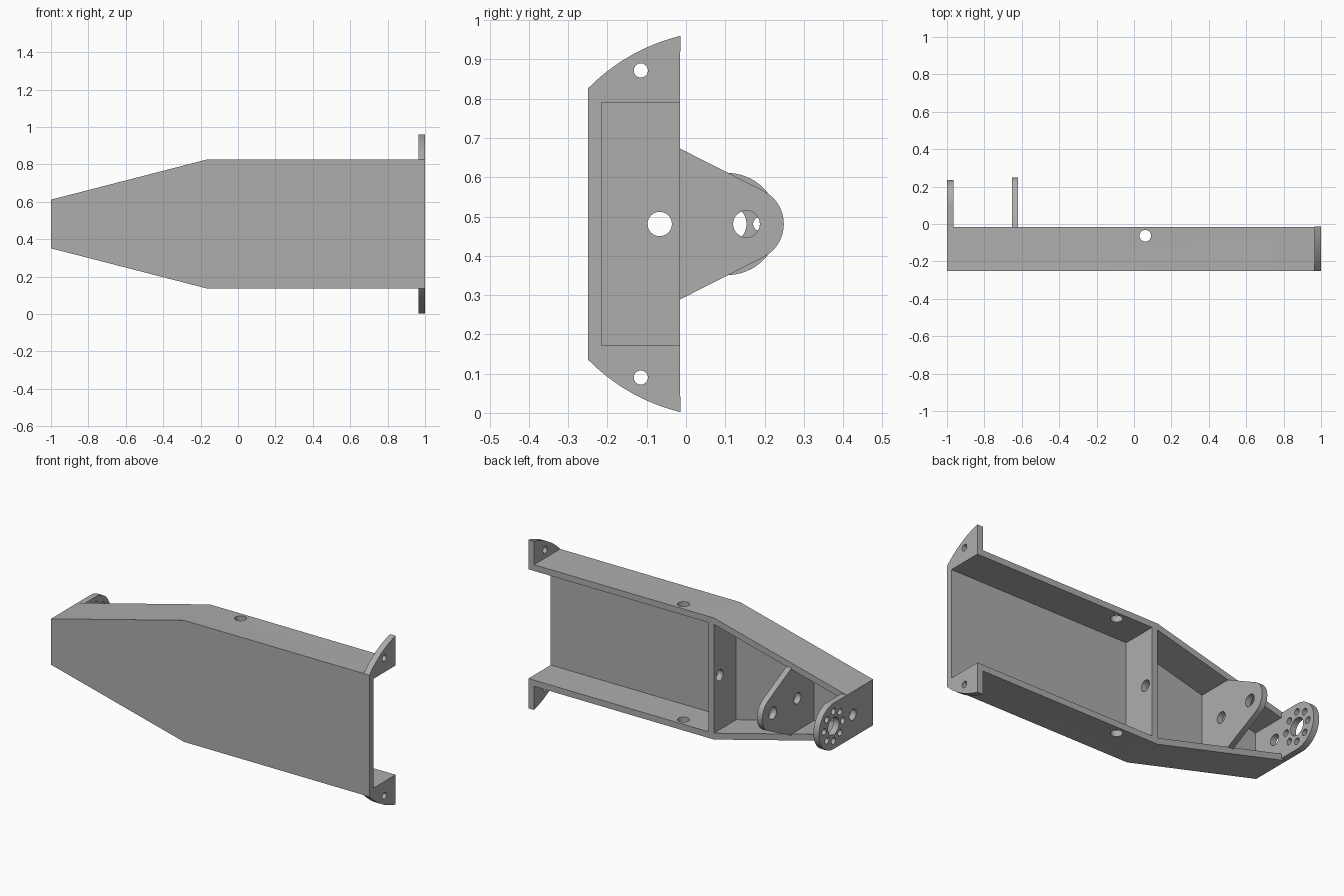
import bpy
import bmesh
from math import cos, sin, pi, radians, hypot, atan2

if "Cube" in bpy.data.objects:
    bpy.data.objects.remove(bpy.data.objects["Cube"], do_unlink=True)

# Shared dimensions
T = 0.035                     # sheet thickness
ZC = 0.481                    # height of the symmetry plane
FRONT, BACK = -0.25, -0.015   # depth range of the tray
KINK = -0.165                 # where the sides begin to taper
WIDE, NARROW = 0.345, 0.13    # half heights of the tray

grey = bpy.data.materials.new("plain grey")
grey.use_nodes = True
grey.diffuse_color = (0.42, 0.42, 0.42, 1)
grey.node_tree.nodes["Principled BSDF"].inputs["Base Color"].default_value = (0.42, 0.42, 0.42, 1)


def arc(cu, cv, r, start, end, steps):
    return [(cu + r * cos(start + (end - start) * i / steps),
             cv + r * sin(start + (end - start) * i / steps)) for i in range(steps + 1)]


def circle(cu, cv, r):
    return arc(cu, cv, r, 0, 2 * pi, 40)[:-1]


def prism(name, points, axis, low, high):
    """Extrude a flat outline along an axis: x takes (y, z), y takes (x, z), z takes (x, y)."""
    place = {"x": lambda u, v, w: (w, u, v),
             "y": lambda u, v, w: (u, w, v),
             "z": lambda u, v, w: (u, v, w)}[axis]
    bm = bmesh.new()
    rings = [[bm.verts.new(place(u, v, w)) for u, v in points] for w in (low, high)]
    for ring in rings:
        bm.faces.new(ring)
    n = len(points)
    for i in range(n):
        j = (i + 1) % n
        bm.faces.new((rings[0][i], rings[0][j], rings[1][j], rings[1][i]))
    bmesh.ops.recalc_face_normals(bm, faces=bm.faces)
    mesh = bpy.data.meshes.new(name)
    bm.to_mesh(mesh)
    bm.free()
    mesh.materials.append(grey)
    obj = bpy.data.objects.new(name, mesh)
    bpy.context.collection.objects.link(obj)
    return obj


def finish(obj, cutters=()):
    """Cut the openings, then shade curved walls smooth and keep edges sharp."""
    for cutter in cutters:
        cutter.hide_render = True
        mod = obj.modifiers.new("cut", "BOOLEAN")
        mod.operation = "DIFFERENCE"
        mod.solver = "EXACT"
        mod.object = cutter
    graph = bpy.context.evaluated_depsgraph_get()
    mesh = bpy.data.meshes.new_from_object(obj.evaluated_get(graph))
    obj.modifiers.clear()
    obj.data = mesh
    for cutter in cutters:
        bpy.data.objects.remove(cutter, do_unlink=True)
    mesh.shade_smooth()
    mesh.set_sharp_from_angle(angle=radians(30))


def mirrored(half):
    """Complete an outline given as (u, half height) points."""
    return [(u, ZC + h) for u, h in half] + [(u, ZC - h) for u, h in reversed(half)]


# Tapered tray with a partition, an open wide end and drilled walls
slope = (WIDE - NARROW) / (KINK + 1)
wall = T * hypot(1, slope)
tray = prism("tray", mirrored([(-1, NARROW), (KINK, WIDE), (1, WIDE)]), "y", FRONT, BACK)
finish(tray, [
    prism("wide_pocket", mirrored([(KINK + T, WIDE - T), (1.1, WIDE - T)]), "y", FRONT + T, 0.1),
    prism("tapered_pocket", mirrored([(T - 1, NARROW + slope * T - wall), (KINK, WIDE - wall)]),
          "y", FRONT + T, 0.1),
    prism("lengthwise_hole", circle(-0.067, ZC, 0.031), "x", -1.1, KINK + 0.1),
    prism("side_hole", circle(0.06, -0.063, 0.031), "z", -0.1, 1.1),
])

# Curved mounting ears above and below the open end
ear_y, ear_r = 0.1025, 0.493
a0 = atan2(ZC, BACK - ear_y)
a1 = atan2(WIDE, FRONT - ear_y)
for name, side in (("upper_ear", 1), ("lower_ear", -1)):
    outline = [(BACK, WIDE)] + arc(ear_y, 0, ear_r, a0, a1, 16)
    ear = prism(name, [(y, ZC + side * h) for y, h in outline], "x", 1 - T, 1)
    finish(ear, [prism("ear_hole", circle(-0.115, ZC + side * 0.391, 0.018), "x", 0.9, 1.1)])

# Rounded end tab with a bore and a ring of bolt holes
tab_y = 0.105
tab = prism("end_tab", [(BACK, ZC - NARROW)]
            + arc(tab_y, ZC, NARROW, -pi / 2, pi / 2, 32)
            + [(BACK, ZC + NARROW)], "x", -1, T - 1)
bolts = [circle(tab_y + 0.084 * cos(k * pi / 4), ZC + 0.084 * sin(k * pi / 4), 0.018)
         for k in range(8)]
finish(tab, [prism("tab_hole", ring, "x", -1.1, -0.9)
             for ring in [circle(tab_y, ZC, 0.049)] + bolts])

# Tapering bracket standing across the narrow part of the tray
tilt = radians(63)
bracket = prism("cross_bracket", [(FRONT + T, ZC - 0.192), (BACK, ZC - 0.192)]
                + arc(0.154, ZC, 0.095, -tilt, tilt, 28)
                + [(BACK, ZC + 0.192), (FRONT + T, ZC + 0.192)], "x", -0.653, -0.62)
finish(bracket, [prism("bracket_hole", circle(y, ZC, r), "x", -0.7, -0.5)
                 for y, r in ((-0.067, 0.031), (0.154, 0.034))])
